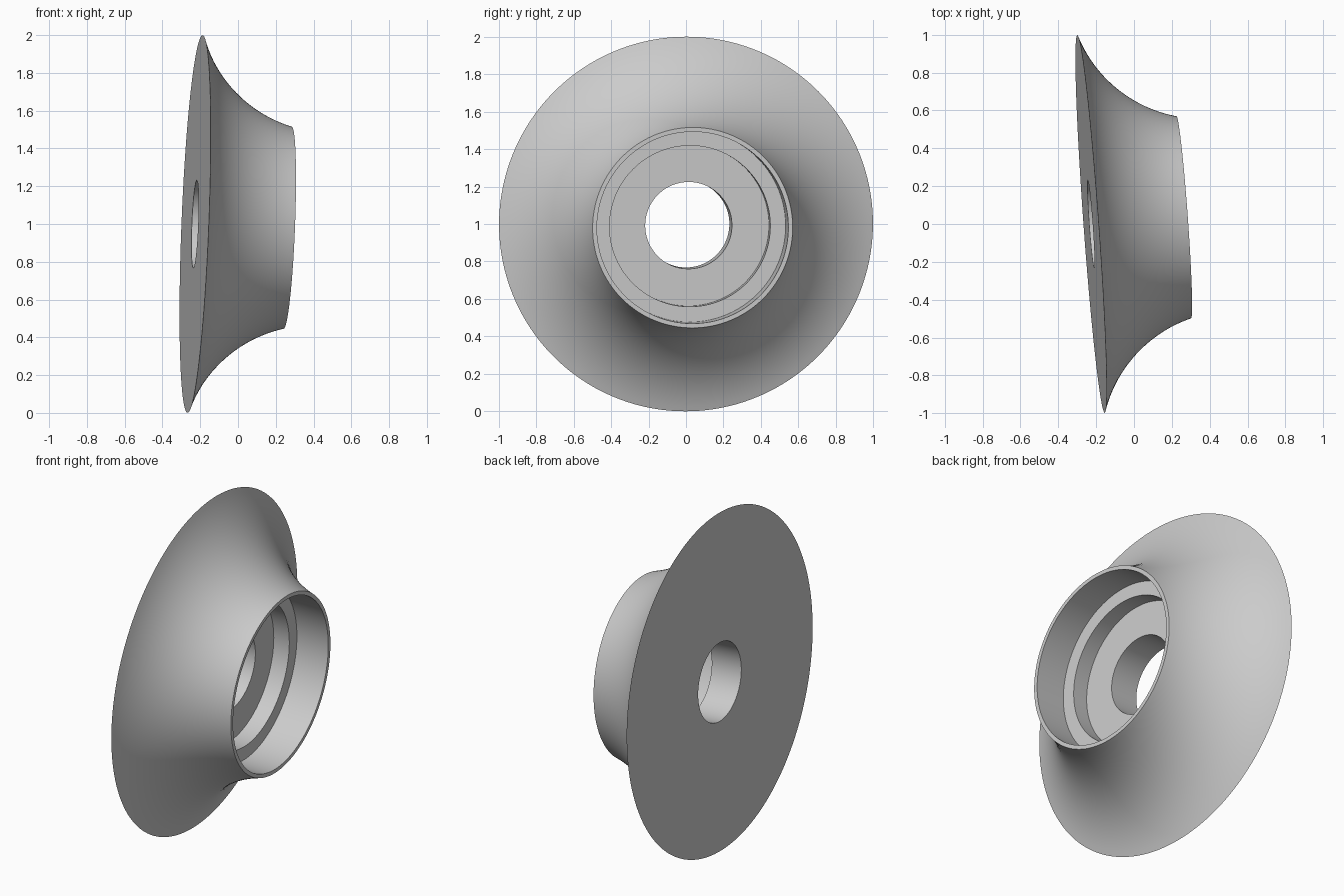
import bpy, bmesh, math
from mathutils import Vector

if "Cube" in bpy.data.objects:
    bpy.data.objects.remove(bpy.data.objects["Cube"], do_unlink=True)

SIDES = 160
ARC_STEPS = 24
LENGTH = 0.492

# Plain grey material
grey = bpy.data.materials.new("plain grey")
grey.use_nodes = True
colour = (0.6, 0.6, 0.6, 1)
grey.diffuse_color = colour
grey.node_tree.nodes["Principled BSDF"].inputs["Base Color"].default_value = colour

# Concave flare, from the wide base edge to the neck rim, as (radius, height)
centre_r, centre_h, arc_r = 1.218, 0.672, 0.706
start = math.atan2(0 - centre_h, 1.0 - centre_r)
end = math.atan2(LENGTH - centre_h, 0.535 - centre_r)
profile = []
for i in range(ARC_STEPS + 1):
    a = start + (end - start) * i / ARC_STEPS
    profile.append((centre_r + arc_r * math.cos(a), centre_h + arc_r * math.sin(a)))

# Stepped bore: neck wall, ledge, counterbore, floor and through hole
profile += [(0.512, LENGTH), (0.512, 0.29), (0.43, 0.29),
            (0.43, 0.19), (0.232, 0.19), (0.232, 0)]

# Revolve the closed profile
bm = bmesh.new()
verts = [bm.verts.new((r, 0, h)) for r, h in profile]
edges = [bm.edges.new((v, verts[(i + 1) % len(verts)])) for i, v in enumerate(verts)]
bmesh.ops.spin(bm, geom=verts + edges, cent=(0, 0, 0), axis=(0, 0, 1),
               angle=math.tau, steps=SIDES)
bmesh.ops.remove_doubles(bm, verts=bm.verts, dist=1e-5)
bmesh.ops.recalc_face_normals(bm, faces=bm.faces)
mesh = bpy.data.meshes.new("flared_collar")
bm.to_mesh(mesh)
bm.free()
mesh.materials.append(grey)

# Place with the slightly tilted axis pointing along +x
collar = bpy.data.objects.new("flared_collar", mesh)
bpy.context.collection.objects.link(collar)
collar.rotation_euler = Vector((1, 0.0725, -0.04)).to_track_quat('Z', 'Y').to_euler()
collar.location = (-0.2275, 0, 1)

bpy.context.view_layer.objects.active = collar
collar.select_set(True)
bpy.ops.object.shade_smooth_by_angle(angle=math.radians(30))
